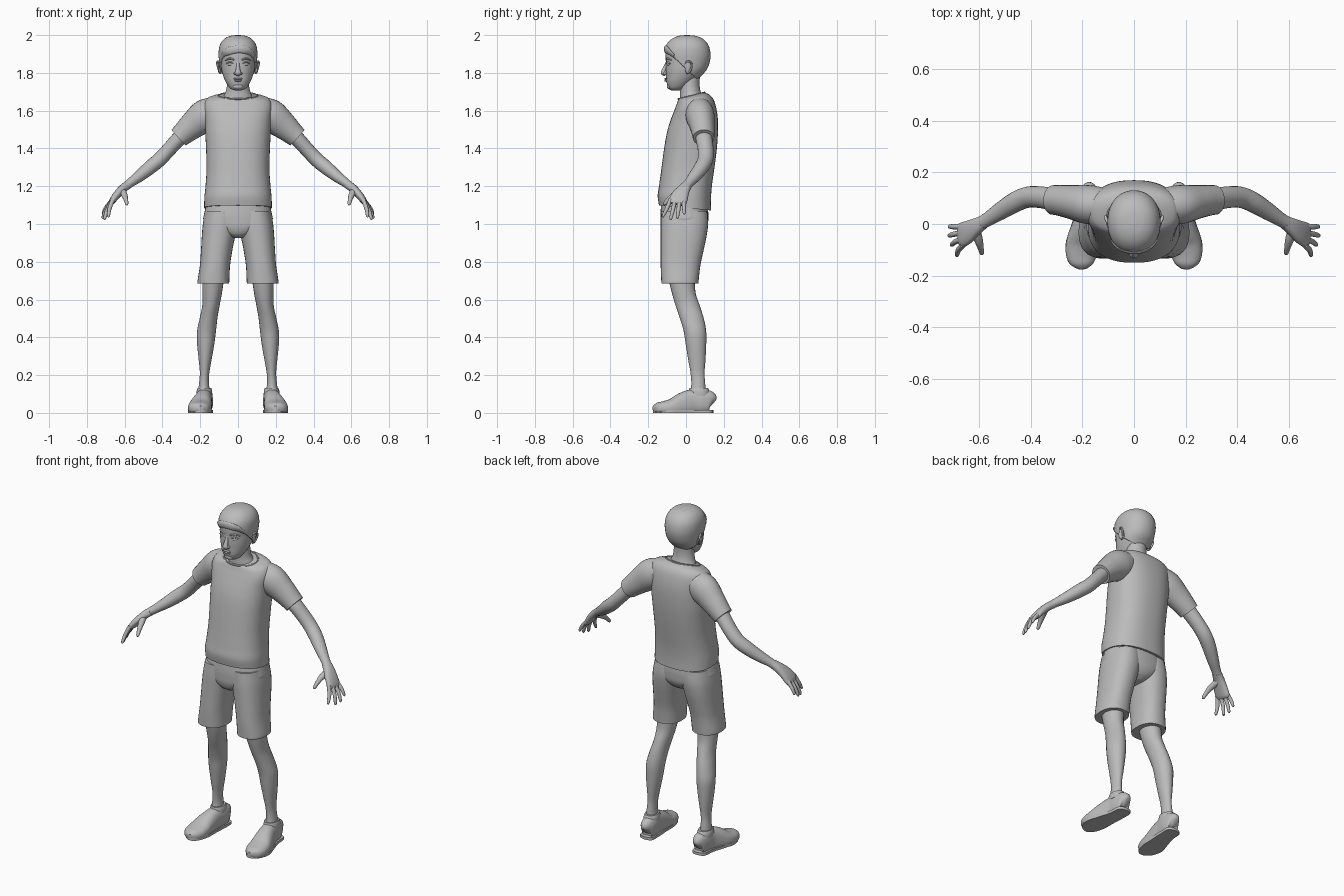
import bpy, bmesh, math
from mathutils import Vector, Matrix

grey = bpy.data.materials.new("plain grey")
grey.diffuse_color = (0.5, 0.5, 0.5, 1)


def finish(name, bm, mirror=False, angle=40):
    bmesh.ops.recalc_face_normals(bm, faces=bm.faces)
    me = bpy.data.meshes.new(name)
    bm.to_mesh(me)
    bm.free()
    me.materials.append(grey)
    ob = bpy.data.objects.new(name, me)
    bpy.context.collection.objects.link(ob)
    bpy.ops.object.select_all(action='DESELECT')
    ob.select_set(True)
    bpy.context.view_layer.objects.active = ob
    bpy.ops.object.shade_smooth_by_angle(angle=math.radians(angle))
    if mirror:
        m = ob.modifiers.new("mirror", 'MIRROR')
        m.use_mirror_merge = False
    return ob


def smooth_rows(rows, sub):
    """Catmull-Rom interpolation through rows of numbers."""
    out = []
    for i in range(len(rows) - 1):
        p0, p1 = rows[max(i - 1, 0)], rows[i]
        p2, p3 = rows[i + 1], rows[min(i + 2, len(rows) - 1)]
        for s in range(sub):
            t = s / sub
            out.append([0.5 * (2 * b + (c - a) * t + (2 * a - 5 * b + 4 * c - d) * t * t
                               + (3 * b - a - 3 * c + d) * t ** 3)
                        for a, b, c, d in zip(p0, p1, p2, p3)])
    return out + [list(rows[-1])]


def skin(frames, n, power):
    """Skin rings given as (centre, u axis, v axis, u radius, v radius)."""
    bm = bmesh.new()
    rings = []
    for c, u, v, a, b in frames:
        ring = []
        for k in range(n):
            w = 2 * math.pi * k / n
            cs, sn = math.cos(w), math.sin(w)
            x = math.copysign(abs(cs) ** (2 / power), cs) * max(a, 0.001)
            y = math.copysign(abs(sn) ** (2 / power), sn) * max(b, 0.001)
            ring.append(bm.verts.new(c + u * x + v * y))
        rings.append(ring)
    for r, q in zip(rings, rings[1:]):
        for k in range(n):
            bm.faces.new((r[k], r[(k + 1) % n], q[(k + 1) % n], q[k]))
    bm.faces.new(rings[0])
    bm.faces.new(rings[-1])
    return bm


def stack(rows, n=32, power=2.0, sub=5):
    """Horizontal rings: z, front y, back y, centre x, half width."""
    X, Y = Vector((1, 0, 0)), Vector((0, 1, 0))
    return skin([(Vector((cx, (f + b) / 2, z)), X, Y, rx, (b - f) / 2)
                 for z, f, b, cx, rx in smooth_rows(rows, sub)], n, power)


def tube(rows, ref=(0, 1, 0), n=16, power=2.0, sub=5):
    """Rings across a path: x, y, z, radius along ref, other radius."""
    rows = smooth_rows(rows, sub)
    pts = [Vector(r[:3]) for r in rows]
    frames = []
    for i, r in enumerate(rows):
        t = (pts[min(i + 1, len(pts) - 1)] - pts[max(i - 1, 0)]).normalized()
        u = Vector(ref)
        u = (u - t * u.dot(t)).normalized()
        frames.append((pts[i], u, t.cross(u), r[3], r[4]))
    return skin(frames, n, power)


def ball(name, loc, size, rot=0, mirror=False):
    bm = bmesh.new()
    M = Matrix.Translation(loc) @ Matrix.Rotation(rot, 4, 'Z') @ Matrix.Diagonal((*size, 1))
    bmesh.ops.create_uvsphere(bm, u_segments=16, v_segments=10, radius=1, matrix=M)
    return finish(name, bm, mirror)


# Head and neck
head = [(1.708, -.078, -.03, 0, .018), (1.718, -.092, -.005, 0, .042),
        (1.75, -.103, .035, 0, .064), (1.785, -.105, .07, 0, .079),
        (1.82, -.107, .102, 0, .088), (1.86, -.107, .118, 0, .092),
        (1.90, -.108, .122, 0, .095), (1.94, -.100, .113, 0, .090),
        (1.97, -.075, .090, 0, .072), (1.987, -.04, .055, 0, .043),
        (1.992, -.003, .012, 0, .006)]
finish("head", stack(head, 40, 2.15))
finish("neck", stack([(1.61, -.03, .10, 0, .095), (1.665, -.032, .092, 0, .08),
                      (1.70, -.032, .078, 0, .065), (1.74, -.035, .072, 0, .058),
                      (1.80, -.035, .075, 0, .055)], 32))

# Hair: inflated skull trimmed by a sloping hairline
bm = stack(head, 40, 2.15)
bmesh.ops.recalc_face_normals(bm, faces=bm.faces)
bm.normal_update()
for v, nrm in [(v, v.normal.copy()) for v in bm.verts]:
    v.co += nrm * .008
bmesh.ops.bisect_plane(bm, geom=bm.verts[:] + bm.edges[:] + bm.faces[:],
                       plane_co=(0, -.10, 1.915), plane_no=(0, .15, .16), clear_inner=True)
hair = finish("hair", bm)
sol = hair.modifiers.new("thickness", 'SOLIDIFY')
sol.thickness = .012
sol.offset = -1
# Swept fringe on the forehead
finish("fringe", tube([(-.082, -.062, 1.89, .005, .012), (-.055, -.093, 1.912, .009, .02),
                       (0, -.108, 1.925, .009, .02), (.05, -.096, 1.918, .009, .02),
                       (.084, -.062, 1.888, .005, .012)], n=16))

# Face
finish("nose", tube([(0, -.101, 1.86, .007, .005), (0, -.109, 1.835, .009, .008),
                     (0, -.118, 1.812, .013, .011), (0, -.120, 1.798, .017, .012),
                     (0, -.108, 1.788, .010, .006)], (1, 0, 0)))
ball("nostril", (.014, -.111, 1.797), (.009, .010, .008), 0, True)
ball("eye", (.042, -.092, 1.846), (.017, .008, .008), .35, True)
finish("eyelid", tube([(.024, -.100, 1.850, .004, .003), (.042, -.097, 1.857, .006, .004),
                       (.062, -.083, 1.849, .004, .003)], n=10), True)
finish("brow", tube([(.018, -.105, 1.868, .004, .004), (.042, -.097, 1.876, .006, .005),
                     (.068, -.077, 1.867, .003, .003)], n=10), True)
ball("upper_lip", (0, -.105, 1.769), (.024, .010, .005))
ball("lower_lip", (0, -.104, 1.759), (.020, .011, .006))
ball("chin", (0, -.088, 1.728), (.028, .014, .015))
# Ears: rim and lobe
ball("ear", (.097, .012, 1.828), (.008, .020, .032), .35, True)
finish("ear_rim", tube([(.094, -.004, 1.838, .004, .004), (.103, .006, 1.861, .005, .005),
                        (.110, .026, 1.855, .006, .005), (.107, .030, 1.832, .005, .005),
                        (.098, .016, 1.803, .005, .005), (.092, .002, 1.798, .003, .003)],
                       (1, 0, 0), 10), True)

# Shirt body with the neckline tilted forward
bm = stack([(1.085, -.143, .132, 0, .179), (1.14, -.150, .132, 0, .178),
            (1.20, -.143, .137, 0, .172), (1.28, -.132, .148, 0, .167),
            (1.37, -.120, .160, 0, .168), (1.46, -.106, .168, 0, .172),
            (1.55, -.085, .168, 0, .176), (1.62, -.062, .152, 0, .182),
            (1.657, -.048, .128, 0, .166), (1.673, -.042, .108, 0, .133),
            (1.680, -.038, .096, 0, .102)], 48, 2.4)
for v in bm.verts:
    v.co.z += .25 * (v.co.y - .03) * min(1, max(0, (v.co.z - 1.5) / .15))
    v.co.z += .10 * -v.co.y * max(0, (1.2 - v.co.z) / .115)
finish("shirt", bm)
# Collar band
band = []
for k in range(25):
    w = 2 * math.pi * k / 24
    y = .029 + .069 * math.sin(w)
    band.append((.103 * math.cos(w), y, 1.679 + .25 * (y - .03), .005, .005))
finish("collar", tube(band, (0, 0, 1), 8, sub=1))
# Sleeves
finish("sleeve", tube([(.115, .068, 1.60, .070, .075), (.175, .075, 1.572, .076, .087),
                       (.24, .085, 1.522, .066, .073), (.285, .091, 1.483, .060, .062),
                       (.314, .093, 1.457, .057, .056)], n=28), True)

# Arms
finish("arm", tube([(.25, .09, 1.51, .044, .042), (.31, .095, 1.455, .044, .040),
                    (.365, .104, 1.395, .042, .038), (.415, .103, 1.342, .041, .038),
                    (.465, .082, 1.300, .039, .037), (.52, .048, 1.255, .034, .031),
                    (.57, .016, 1.218, .027, .024), (.605, -.004, 1.192, .027, .022)], n=20), True)
finish("palm", tube([(.585, .006, 1.206, .026, .023), (.615, -.012, 1.183, .034, .022),
                     (.645, -.032, 1.150, .045, .020), (.668, -.044, 1.118, .048, .016),
                     (.676, -.048, 1.104, .040, .009)], n=20, power=2.4), True)
# Fingers: knuckle y, tip x, tip y, tip z
for name, ky, tx, ty, tz in (("index_finger", -.082, .685, -.120, 1.035),
                             ("middle_finger", -.058, .705, -.080, 1.022),
                             ("ring_finger", -.034, .714, -.045, 1.028),
                             ("little_finger", -.011, .713, -.010, 1.050)):
    finish(name, tube([(.662, ky, 1.130, .011, .012),
                       (.662 * .4 + tx * .6 + .004, ky * .5 + ty * .5, 1.13 * .5 + tz * .5, .0105, .0105),
                       (tx, ty, tz + .01, .008, .008), (tx, ty, tz, .003, .003)], n=12), True)
finish("thumb", tube([(.615, -.020, 1.178, .020, .020), (.602, -.062, 1.155, .017, .016),
                      (.594, -.092, 1.130, .012, .012), (.589, -.112, 1.108, .009, .009),
                      (.588, -.118, 1.100, .003, .003)], (1, 0, 0), 12), True)

# Shorts
finish("shorts_seat", stack([(.925, -.09, .06, 0, .03), (.945, -.118, .092, 0, .085),
                             (.98, -.132, .113, 0, .155), (1.02, -.135, .118, 0, .183),
                             (1.06, -.135, .118, 0, .178), (1.12, -.13, .112, 0, .165)], 40, 2.3))
finish("shorts_leg", stack([(.685, -.130, .066, .130, .083), (.70, -.131, .067, .130, .084),
                            (.78, -.134, .076, .122, .080), (.86, -.134, .093, .113, .083),
                            (.93, -.134, .108, .104, .088), (1.0, -.134, .117, .094, .092),
                            (1.07, -.130, .112, .088, .085)], 32, 2.3), True)

# Legs
finish("leg", stack([(.10, .02, .105, .180, .033), (.15, .028, .102, .180, .027),
                     (.21, .024, .098, .177, .025), (.28, .012, .103, .174, .034),
                     (.36, -.001, .107, .171, .045), (.43, -.012, .107, .167, .050),
                     (.50, -.032, .094, .156, .047), (.57, -.056, .072, .143, .046),
                     (.64, -.076, .050, .136, .052), (.74, -.10, .045, .130, .060)], 24), True)

# Shoes with flat bottoms, turned slightly outward
bm = tube([(.172, .143, .050, .012, .02), (.173, .130, .058, .034, .055),
           (.175, .090, .060, .043, .066), (.180, .040, .058, .044, .068),
           (.190, -.015, .044, .053, .064), (.200, -.070, .028, .062, .050),
           (.203, -.120, .024, .060, .038), (.200, -.155, .024, .044, .029),
           (.198, -.175, .024, .014, .012)], (1, 0, 0), 32, 2.4)
for v in bm.verts:
    v.co.z = max(v.co.z, .004)
finish("shoe", bm, True)
finish("shoe_collar", stack([(.09, .012, .128, .178, .042), (.115, .014, .124, .178, .041),
                             (.132, .018, .116, .178, .036)], 24), True)
# Sole follows the shoe outline
bm = bmesh.new()
outline = smooth_rows([(.145, .172), (.130, .214), (.06, .224), (-.02, .248), (-.08, .265),
                       (-.14, .250), (-.172, .215), (-.172, .182), (-.14, .153), (-.08, .138),
                       (-.02, .137), (.06, .133), (.130, .135), (.145, .172)], 4)[:-1]
f = bm.faces.new([bm.verts.new((x, y, 0)) for y, x in outline])
up = bmesh.ops.extrude_face_region(bm, geom=[f])["geom"]
bmesh.ops.translate(bm, vec=(0, 0, .016), verts=[g for g in up if isinstance(g, bmesh.types.BMVert)])
finish("sole", bm, True)
